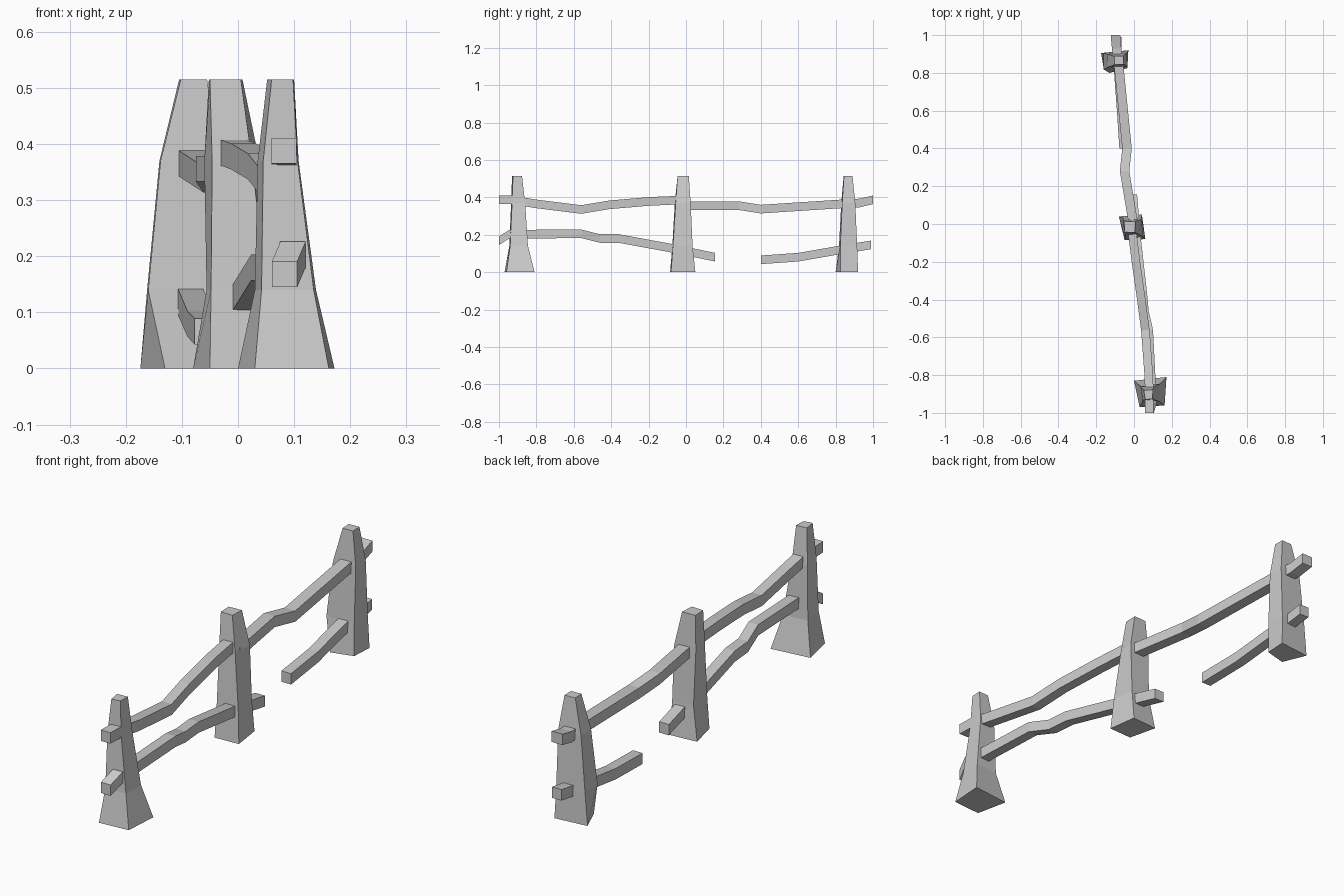
import bpy, bmesh


def loft(name, rings):
    """Flat-faced solid through matching four-corner rings, capped at both ends."""
    bm = bmesh.new()
    loops = [[bm.verts.new(p) for p in ring] for ring in rings]
    for a, b in zip(loops, loops[1:]):
        for i in range(4):
            j = (i + 1) % 4
            bm.faces.new((a[i], a[j], b[j], b[i]))
    bm.faces.new(loops[0])
    bm.faces.new(loops[-1])
    bmesh.ops.recalc_face_normals(bm, faces=bm.faces)
    mesh = bpy.data.meshes.new(name)
    bm.to_mesh(mesh)
    bm.free()
    obj = bpy.data.objects.new(name, mesh)
    bpy.context.collection.objects.link(obj)
    return obj


def post(name, levels):
    """Each level is a hand-hewn outline: front left, front right, back right, back left."""
    heights = (0, 0.14, 0.37, 0.515)
    return loft(name, [[(x, y, z) for x, y in ring] for z, ring in zip(heights, levels)])


def rail(name, path, w=0.045, h=0.046):
    """Rough-cut rail following (x, y, z) centre points."""
    rings = []
    for x, y, z in path:
        rings.append([(x + sx * w / 2, y, z + sz * h / 2)
                      for sx, sz in ((-1, -1), (1, -1), (1, 1), (-1, 1))])
    return loft(name, rings)


# Leaning, tapered posts
post("front_post", [
    [(0.03, -0.97), (0.162, -0.96), (0.172, -0.81), (0.0, -0.83)],
    [(0.042, -0.945), (0.135, -0.94), (0.139, -0.845), (0.03, -0.855)],
    [(0.045, -0.935), (0.106, -0.93), (0.108, -0.86), (0.035, -0.86)],
    [(0.06, -0.93), (0.098, -0.925), (0.1, -0.877), (0.052, -0.88)]])
post("middle_post", [
    [(-0.05, -0.085), (0.06, -0.08), (0.042, 0.05), (-0.08, 0.04)],
    [(-0.048, -0.073), (0.05, -0.07), (0.04, 0.035), (-0.056, 0.03)],
    [(-0.046, -0.06), (0.025, -0.055), (0.038, 0.025), (-0.06, 0.02)],
    [(-0.05, -0.043), (0.005, -0.045), (0.008, 0.015), (-0.052, 0.012)]])
post("back_post", [
    [(-0.13, 0.8), (-0.035, 0.825), (-0.03, 0.92), (-0.174, 0.905)],
    [(-0.16, 0.818), (-0.035, 0.825), (-0.035, 0.915), (-0.162, 0.905)],
    [(-0.138, 0.83), (-0.035, 0.835), (-0.037, 0.905), (-0.14, 0.9)],
    [(-0.102, 0.843), (-0.055, 0.845), (-0.056, 0.89), (-0.105, 0.888)]])

# Upper rails
rail("upper_front_rail", [
    (0.082, -1, 0.388), (0.082, -0.93, 0.386), (0.078, -0.8, 0.365), (0.06, -0.56, 0.335),
    (0.04, -0.41, 0.36), (0.01, -0.2, 0.378), (-0.015, 0.0, 0.387)])
rail("upper_back_rail", [
    (0.005, -0.03, 0.356), (-0.01, 0.04, 0.356), (-0.05, 0.28, 0.356), (-0.037, 0.4, 0.337),
    (-0.08, 0.83, 0.365), (-0.092, 0.93, 0.37), (-0.098, 1, 0.387)], 0.05)

# Lower rails, broken between the middle and back posts
rail("lower_front_rail", [
    (0.083, -1, 0.168), (0.098, -0.945, 0.203), (0.078, -0.56, 0.205), (0.055, -0.46, 0.18),
    (0.046, -0.36, 0.18), (0.012, -0.06, 0.125), (-0.006, 0.155, 0.08)])
rail("lower_back_rail", [
    (-0.055, 0.4, 0.066), (-0.068, 0.6, 0.08), (-0.085, 0.83, 0.12), (-0.09, 0.99, 0.146)])
